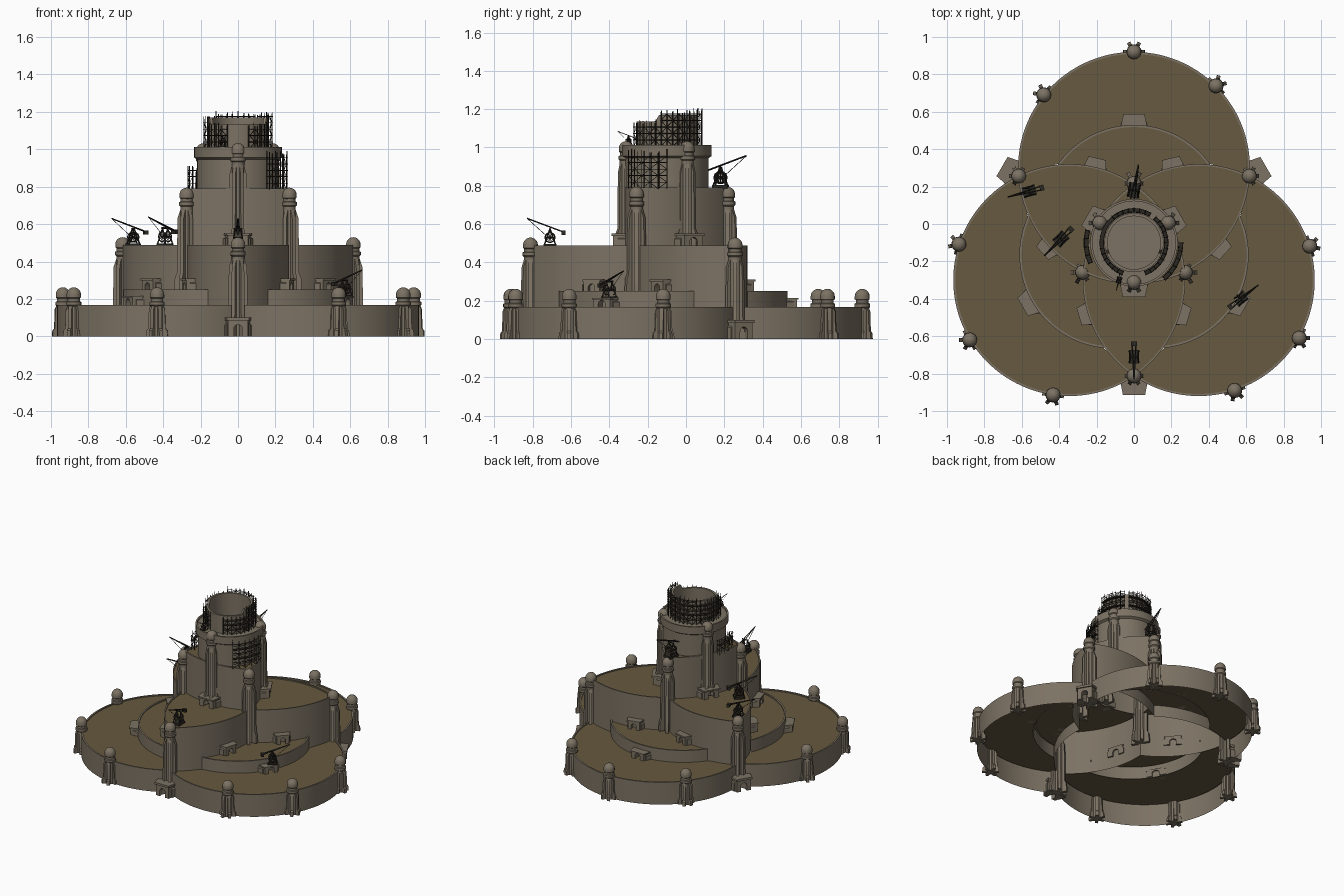
import bpy, bmesh, random
from math import sin, cos, sqrt, radians, pi
from mathutils import Vector, Matrix

if "Cube" in bpy.data.objects:
    bpy.data.objects.remove(bpy.data.objects["Cube"])

random.seed(4)
CY = -0.10                      # tower axis lies at (0, CY)
R, D = 0.62, 0.40               # lobe radius, lobe distance from the axis
LOBES = (90, 210, 330)
TIPS = (-90, 30, 150)


def material(name, c):
    m = bpy.data.materials.new(name)
    m.diffuse_color = (*c, 1)
    m.use_nodes = True
    m.node_tree.nodes["Principled BSDF"].inputs["Base Color"].default_value = m.diffuse_color
    return m


STONE = material("stone", (0.20, 0.168, 0.125))
EARTH = material("earth", (0.135, 0.10, 0.05))
WOOD = material("dark_timber", (0.025, 0.022, 0.016))


def finish(name, bm, mat, smooth=False):
    me = bpy.data.meshes.new(name)
    bm.to_mesh(me)
    bm.free()
    me.materials.append(mat)
    ob = bpy.data.objects.new(name, me)
    bpy.context.collection.objects.link(ob)
    if smooth:
        me.shade_smooth()
        me.set_sharp_from_angle(angle=radians(35))
    return ob


def polar(a, r, z=0.0):
    return Vector((r * cos(radians(a)), CY + r * sin(radians(a)), z))


# distance along a ray from the axis to each of three overlapping circles
def hits(a, rad, dist):
    out = []
    for l in LOBES:
        t = radians(a - l)
        out.append(dist * cos(t) + sqrt(rad * rad - (dist * sin(t)) ** 2))
    return sorted(out)


def union(a): return hits(a, R, D)[2]
def pairs(a): return hits(a, R, D)[1]
def core(a): return hits(a, R, D)[0]
def terrace(a): return max(pairs(a), hits(a, 0.50, 0.13)[2])
def const(r): return lambda a: r


# skin between closed polar rings, each ring = (radius function, inset, height)
def loft(name, rings, mat, keep=lambda a: True, n=180):
    bm = bmesh.new()
    step = 360 / n
    rows = []
    for f, inset, z in rings:
        zf = z if callable(z) else const(z)
        rows.append([bm.verts.new(polar(i * step, f(i * step) - inset, zf(i * step)))
                     for i in range(n)])
    for lo, hi in zip(rows, rows[1:]):
        for i in range(n):
            j = (i + 1) % n
            if keep((i + 0.5) * step):
                bm.faces.new((lo[i], lo[j], hi[j], hi[i]))
    bmesh.ops.remove_doubles(bm, verts=bm.verts, dist=1e-5)
    return finish(name, bm, mat, True)


def tier(name, f, inner, z0, z1, keep=lambda a: True):
    loft(name + "_wall", [(f, 0, z0), (f, 0, z1), (f, .012, z1), (f, .012, z1 - .008)], STONE, keep)
    loft(name + "_deck", [(f, .012, z1 - .008), (inner, 0, z1 - .008)], EARTH, keep)


# stepped tiers
tier("lower_tier", union, terrace, 0, 0.168)
tier("crescent_terrace", terrace, pairs, 0.155, 0.25, lambda a: terrace(a) - pairs(a) > 1e-3)
tier("middle_tier", pairs, core, 0.155, 0.488)
tier("core_tier", core, const(0.215), 0.475, 0.79)

# round tower and unfinished top ring
loft("tower", [(const(r), 0, z) for r, z in
               ((.218, .77), (.218, .945), (.234, .955), (.234, 1.012), (.222, 1.012),
                (.222, 1.0), (.0001, 1.0))], STONE, n=48)


def ring_top(a): return 1.17 if polar(a, .16).y > -0.15 else 1.135


loft("unfinished_ring", [(const(.158), 0, 1.0), (const(.158), 0, ring_top),
                         (const(.142), 0, ring_top), (const(.142), 0, 1.0)], STONE, n=48)


def prism(bm, pts, offset):
    a = [bm.verts.new(p) for p in pts]
    b = [bm.verts.new(p + offset) for p in pts]
    bm.faces.new(a)
    bm.faces.new(b[::-1])
    for i in range(len(a)):
        j = (i + 1) % len(a)
        bm.faces.new((a[j], a[i], b[i], b[j]))


# domed pillar with buttress fins
def pillar(name, loc, h, r, fin, fin_top, turn):
    bm = bmesh.new()
    prof = [(r, 0), (r, h - 3.0 * r), (r * 1.2, h - 2.8 * r), (r * 1.2, h - 2.3 * r),
            (r * .98, h - 2.2 * r), (r * .98, h - 1.75 * r), (r * 1.15, h - 1.6 * r)]
    prof += [(r * 1.15 * cos(t * pi / 10), h - r * 1.15 * (1 - sin(t * pi / 10))) for t in range(6)]
    vs = [bm.verts.new((max(x, 0), 0, z)) for x, z in prof]
    es = [bm.edges.new(p) for p in zip(vs, vs[1:])]
    bmesh.ops.spin(bm, geom=vs + es, axis=(0, 0, 1), cent=(0, 0, 0), angle=2 * pi, steps=14)
    bmesh.ops.remove_doubles(bm, verts=bm.verts, dist=1e-5)
    for k in range(6):
        m = Matrix.Rotation(radians(60 * k), 3, 'Z')
        pts = [(0, 0), (fin, 0), (fin * .96, h * .12), (fin * .8, h * .16),
               (fin * .74, h * fin_top), (r, h * (fin_top + .08)), (0, h * (fin_top + .08))]
        prism(bm, [m @ Vector((x, -.3 * r, z)) for x, z in pts], m @ Vector((0, .6 * r, 0)))
    bmesh.ops.recalc_face_normals(bm, faces=bm.faces)
    ob = finish(name, bm, STONE, True)
    ob.location = loc
    ob.rotation_euler.z = radians(turn)


for t in TIPS:
    pillar("outer_tall_pillar", polar(t, .712, 0), .53, .034, .066, .70, t + 30)
    pillar("core_tall_pillar", polar(t + 60, .317, .25), .545, .034, .066, .70, t + 90)
    pillar("tower_tall_pillar", polar(t, .212, .488), .545, .034, .06, .70, t + 30)
for l, offs in zip(LOBES, ((-45, 0, 51), (-48, 1, 52), (-42, 0, 47))):
    for o in offs:
        a = radians(l + o)
        p = polar(l, D) + Vector((R * cos(a), R * sin(a), 0))
        pillar("rim_pillar", p, .262, .034, .058, .55, l + o + 30)


# arched gatehouse, wide at the wall and narrower outside
def gate(name, loc, facing, w, h, depth):
    bm = bmesh.new()
    a = w * .42
    pts = [(-w, 0), (-w, h * .86), (w, h * .86), (w, 0), (a, 0)]
    pts += [(a * cos(t * pi / 8), h * .4 + a * .8 * sin(t * pi / 8)) for t in range(9)]
    pts += [(-a, 0)]
    prism(bm, [Vector((x, -depth / 2, z)) for x, z in pts], Vector((0, depth, 0)))
    cap = [(-w * 1.12, h * .84), (-w * 1.12, h), (w * 1.12, h), (w * 1.12, h * .84)]
    prism(bm, [Vector((x, -depth / 2, z)) for x, z in cap], Vector((0, depth * 1.12, 0)))
    for s in (-1, 1):           # stepped side wings
        wing = [(s * w, 0), (s * w, h * .7), (s * w * 1.2, h * .6), (s * w * 1.2, 0)]
        prism(bm, [Vector((x, -depth / 2, z)) for x, z in wing], Vector((0, depth * .7, 0)))
    for v in bm.verts:
        if v.co.y > 0:
            v.co.x *= .78
    bmesh.ops.recalc_face_normals(bm, faces=bm.faces)
    ob = finish(name, bm, STONE)
    ob.location = loc
    ob.rotation_euler.z = radians(facing - 90)


for t in TIPS:
    gate("base_gate", polar(t, .765), t, .068, .10, .08)
    gate("tower_gate", polar(t, .24, .48), t, .07, .07, .08)
for l in LOBES:
    gate("terrace_gate", polar(l, .65, .16), l, .064, .055, .06)
    for s in (-133, 133):
        a = radians(l + s)
        p = polar(l, D, .242) + Vector((cos(a), sin(a), 0)) * (R + .015)
        gate("wall_gate", p, l + s, .055, .068, .055)


def stick(bm, p, q, w):
    p, q = Vector(p), Vector(q)
    d = q - p
    m = Matrix.Translation((p + q) / 2) @ d.to_track_quat('Z', 'Y').to_matrix().to_4x4()
    bmesh.ops.create_cone(bm, cap_ends=True, segments=4, radius1=w, radius2=w, depth=d.length, matrix=m)


def block(bm, c, s):
    bmesh.ops.create_cube(bm, size=1, matrix=Matrix.Translation(c) @ Matrix.Diagonal((*s, 1)))


# treadwheel crane, jib along local x
def crane(loc, turn, s=1.0):
    bm = bmesh.new()
    block(bm, (0, 0, .008), (.07, .055, .016))
    for y in (-.018, .018):
        for x in (-.03, .03):
            stick(bm, (x, y * 1.4, .01), (0, y, .095), .004)
        ring = [Vector((.026 * cos(k * pi / 5), y * 1.2, .05 + .026 * sin(k * pi / 5))) for k in range(10)]
        for k in range(10):
            stick(bm, ring[k], ring[(k + 1) % 10], .0035)
            if k < 5:
                stick(bm, ring[k], ring[k + 5], .002)
        stick(bm, (-.075, y * .6, .077), (.12, 0, .15), .0035)
    stick(bm, (0, -.028, .05), (0, .028, .05), .005)
    stick(bm, (0, -.025, .095), (0, .025, .095), .005)
    block(bm, (-.07, 0, .075), (.022, .03, .022))
    stick(bm, (.02, 0, .06), (.118, 0, .148), .0015)
    ob = finish("crane", bm, WOOD)
    ob.location, ob.scale = loc, (s, s, s)
    ob.rotation_euler.z = radians(turn)


for x, y, z, turn, s in ((-.56, .175, .48, 195, 1), (-.39, -.08, .48, 225, 1.05),
                         (.57, -.40, .205, 38, 1), (0, -.71, .48, -90, 1),
                         (0, .18, .785, 80, 1.15), (-.08, -.30, 1.01, 255, .5)):
    crane((x, y, z), turn, s)


# curved timber scaffold with a ragged top edge
def scaffold(a0, a1, r0, r1, z0, z1, dz=.034, da=10):
    bm = bmesh.new()
    n = round((a1 - a0) / da)
    levels = int((z1 - z0) / dz)
    for i in range(n + 1):
        a = a0 + i * da
        for r in (r0, r1):
            stick(bm, polar(a, r, z0), polar(a, r, z1 + random.uniform(-.012, .012)), .0022)
        for k in range(1, levels + 1):
            z = z0 + k * dz
            stick(bm, polar(a, r0 - .004, z), polar(a, r1 + .004, z), .0018)
            if i < n:
                for r in (r0, r1):
                    stick(bm, polar(a, r, z), polar(a + da, r, z), .0018)
                p, q = (z - dz, z) if (i + k) % 2 else (z, z - dz)
                stick(bm, polar(a, r1, p), polar(a + da, r1, q), .0015)
                if k % 2 == 0:     # plank walkway
                    c = [polar(a, r0, z), polar(a, r1, z), polar(a + da, r1, z), polar(a + da, r0, z)]
                    prism(bm, c, Vector((0, 0, .003)))
    finish("scaffold", bm, WOOD)


for a0, a1, z1 in ((60, 130, 1.195), (130, 190, 1.17), (190, 250, 1.13), (290, 350, 1.135), (-10, 50, 1.19)):
    scaffold(a0, a1, .163, .183, 1.005, z1)
scaffold(165, 205, .245, .268, .785, .90)
scaffold(310, 360, .24, .262, .785, .98)
